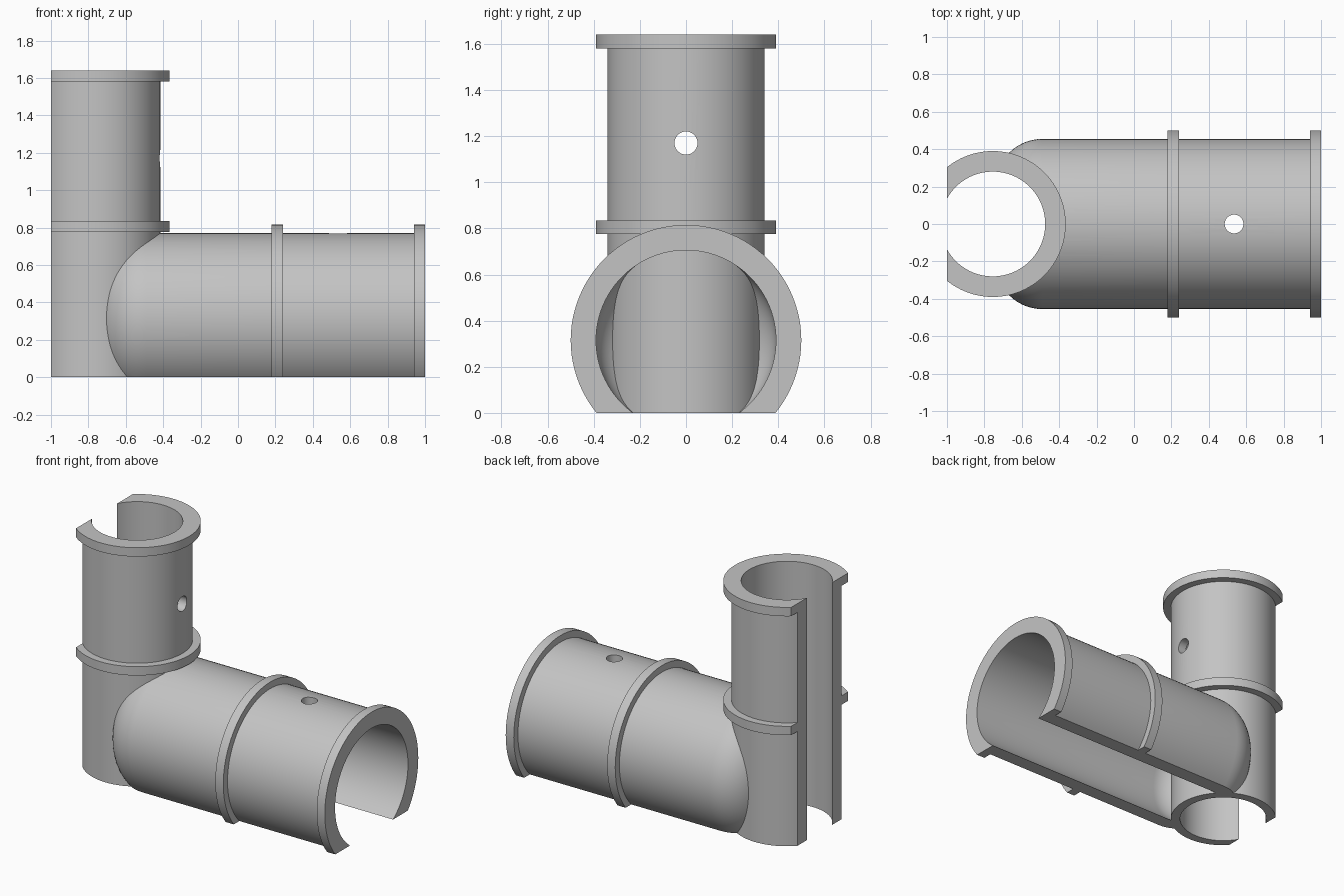
import bpy, bmesh
from math import sin, cos, pi, radians
from mathutils import Matrix, Vector

if "Cube" in bpy.data.objects:
    bpy.data.objects.remove(bpy.data.objects["Cube"], do_unlink=True)

grey = bpy.data.materials.new("pipe grey")
grey.use_nodes = True
COLOR = (0.55, 0.55, 0.55, 1)
grey.diffuse_color = COLOR
grey.node_tree.nodes["Principled BSDF"].inputs["Base Color"].default_value = COLOR

POST_X = -0.755      # axis of the upright tube
BARREL_Z = 0.315     # axis height of the lying tube
SEGMENTS = 96


def make_object(name, bm):
    bmesh.ops.recalc_face_normals(bm, faces=bm.faces[:])
    mesh = bpy.data.meshes.new(name)
    bm.to_mesh(mesh)
    bm.free()
    mesh.materials.append(grey)
    obj = bpy.data.objects.new(name, mesh)
    bpy.context.collection.objects.link(obj)
    return obj


def lathe(name, profile, matrix):
    """Spin a closed (radius, height) profile; radius zero ends become poles."""
    bm = bmesh.new()
    verts = [bm.verts.new((r, 0, h)) for r, h in profile]
    edges = [bm.edges.new((a, b)) for a, b in zip(verts, verts[1:] + verts[:1])]
    bmesh.ops.spin(bm, geom=verts + edges, axis=(0, 0, 1), cent=(0, 0, 0),
                   angle=2 * pi, steps=SEGMENTS, use_merge=True)
    bmesh.ops.remove_doubles(bm, verts=bm.verts[:], dist=1e-5)
    bmesh.ops.transform(bm, matrix=matrix, verts=bm.verts[:])
    return make_object(name, bm)


def cylinder_cutter(radius, length, matrix):
    bm = bmesh.new()
    bmesh.ops.create_cone(bm, cap_ends=True, segments=SEGMENTS, radius1=radius,
                          radius2=radius, depth=length, matrix=matrix)
    return make_object("cutter", bm)


def box_cutter(center, size):
    bm = bmesh.new()
    bmesh.ops.create_cube(bm, size=1, matrix=Matrix.Translation(center)
                          @ Matrix.Diagonal(Vector(size)).to_4x4())
    return make_object("cutter", bm)


def cut(obj, cutters):
    bpy.ops.object.select_all(action='DESELECT')
    obj.select_set(True)
    bpy.context.view_layer.objects.active = obj
    for cutter in cutters:
        cutter.hide_render = True
        mod = obj.modifiers.new("cut", 'BOOLEAN')
        mod.operation = 'DIFFERENCE'
        mod.solver = 'EXACT'
        mod.object = cutter
        bpy.ops.object.modifier_apply(modifier=mod.name)
        bpy.data.objects.remove(cutter, do_unlink=True)
    bpy.ops.object.shade_smooth_by_angle(angle=radians(30))


def collar(r, big, low, high):
    return [(r, low), (big, low), (big, high), (r, high)]


def rounded_end(r, inner_r, x, steps=14):
    """Quarter round from the pipe wall down to a flat end."""
    f = r - inner_r
    return [(inner_r + f * cos(a), x - f * sin(a))
            for a in (pi / 2 * i / steps for i in range(steps + 1))]


# Upright tube with two collars, sliced open along its left side
post = lathe("upright_tube",
             [(0.28, 0), (0.34, 0)]
             + collar(0.34, 0.39, 0.775, 0.835)
             + [(0.34, 1.58), (0.39, 1.58), (0.39, 1.64), (0.28, 1.64)],
             Matrix.Translation((POST_X, 0, 0)))
turn_x = Matrix.Rotation(pi / 2, 4, 'Y')
cut(post, [box_cutter((-1.5, 0, 0.8), (1, 2, 3)),
           cylinder_cutter(0.05, 0.4, Matrix.Translation((-0.42, 0, 1.17)) @ turn_x)])

# Lying tube with a rounded closed end and two collars, sliced flat below
outer_end = rounded_end(0.455, 0.205, -0.49)
inner_end = rounded_end(0.39, 0.205, -0.49)
barrel = lathe("lying_tube",
               [(0, -0.74)] + outer_end[::-1]
               + collar(0.455, 0.50, 0.18, 0.24)
               + [(0.455, 0.94), (0.50, 0.94), (0.50, 1), (0.39, 1)]
               + inner_end + [(0, -0.675)],
               Matrix.Translation((0, 0, BARREL_Z)) @ turn_x)
cut(barrel, [cylinder_cutter(0.335, 4, Matrix.Translation((POST_X, 0, 0))),
             box_cutter((0, 0, -0.5), (4, 2, 1)),
             cylinder_cutter(0.05, 0.4, Matrix.Translation((0.535, 0, 0.75)))])
